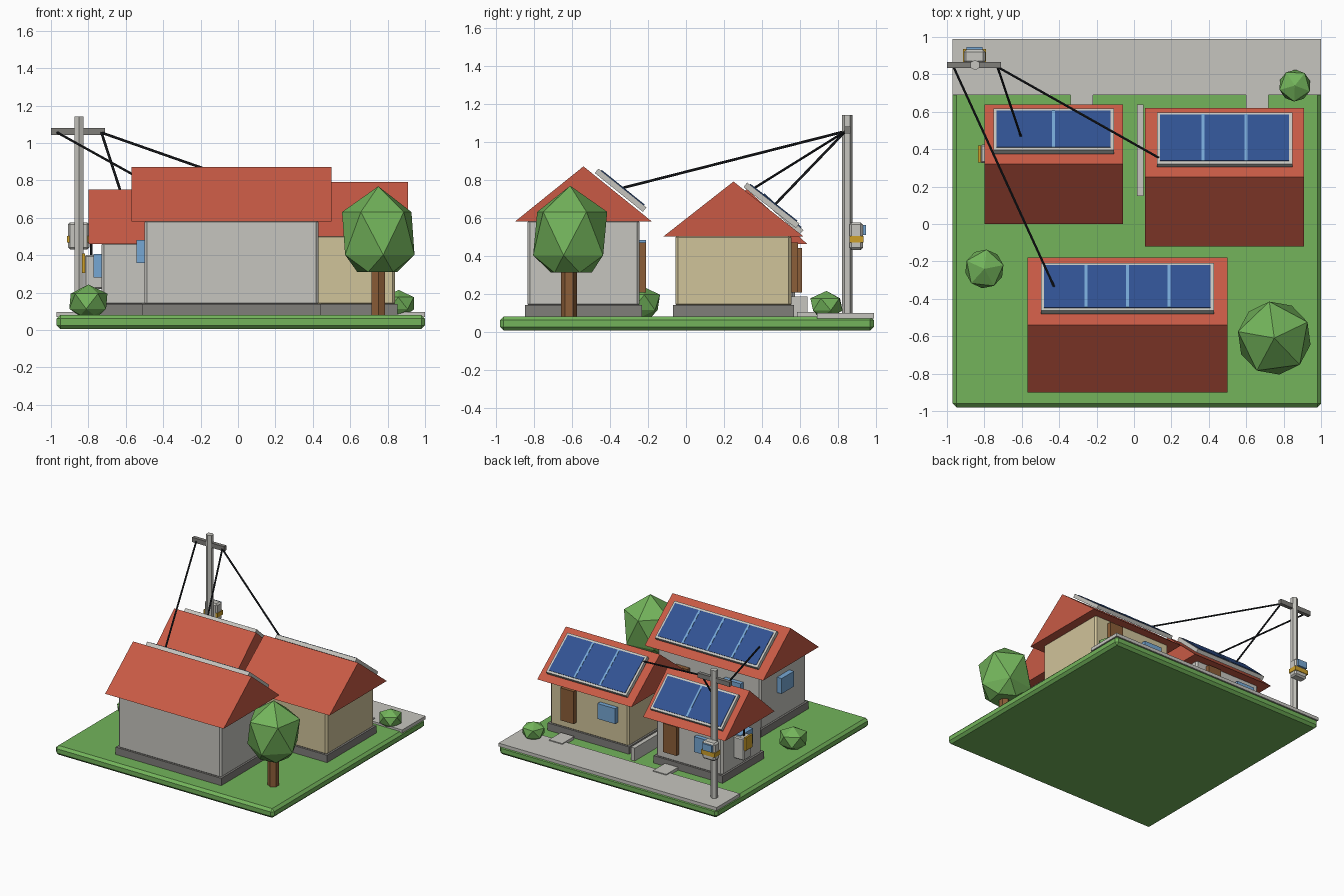
import bpy, bmesh, math
from mathutils import Vector

if "Cube" in bpy.data.objects:
    bpy.data.objects.remove(bpy.data.objects["Cube"])


def mat(name, r, g, b):
    m = bpy.data.materials.new(name)
    lin = [((c / 255 + 0.055) / 1.055) ** 2.4 for c in (r, g, b)]
    m.diffuse_color = (*lin, 1)
    m.use_nodes = True
    m.node_tree.nodes["Principled BSDF"].inputs["Base Color"].default_value = m.diffuse_color
    return m


RED = mat("roof red", 200, 90, 69)
LIGHT = mat("light grey", 198, 197, 191)
DARK = mat("dark grey", 128, 126, 122)
TAN = mat("wall tan", 208, 195, 154)
GREEN = mat("leaf green", 115, 180, 91)
BLUE = mat("panel blue", 49, 82, 146)
GLASS = mat("light blue", 118, 167, 212)
YELLOW = mat("warning yellow", 206, 160, 42)
BROWN = mat("wood brown", 140, 94, 56)
BLACK = mat("cable black", 32, 34, 38)


def add(name, bm, m):
    bmesh.ops.recalc_face_normals(bm, faces=bm.faces)
    me = bpy.data.meshes.new(name)
    bm.to_mesh(me)
    bm.free()
    me.materials.append(m)
    ob = bpy.data.objects.new(name, me)
    bpy.context.collection.objects.link(ob)
    return ob


def box(name, m, x, y, z, bevel=0):
    """Box from (min, max) ranges, with optional chamfered edges."""
    bm = bmesh.new()
    bmesh.ops.create_cube(bm, size=1)
    for v in bm.verts:
        v.co = [r[0] + (c + 0.5) * (r[1] - r[0]) for c, r in zip(v.co, (x, y, z))]
    ob = add(name, bm, m)
    if bevel:
        mod = ob.modifiers.new("chamfer", 'BEVEL')
        mod.width, mod.segments = bevel, 1
    return ob


def rod(name, m, a, b, r, sides=6):
    a, b = Vector(a), Vector(b)
    bm = bmesh.new()
    bmesh.ops.create_cone(bm, cap_ends=True, segments=sides, radius1=r, radius2=r,
                          depth=(b - a).length)
    ob = add(name, bm, m)
    ob.location = (a + b) / 2
    ob.rotation_euler = (b - a).to_track_quat('Z', 'Y').to_euler()
    return ob


def foliage(name, x, y, z0, z1, r, turn):
    """Faceted crown: apex, two staggered wide rings, narrow flat underside."""
    bm = bmesh.new()
    h = z1 - z0
    bm.verts.new((x, y, z1))
    for k, (t, s) in enumerate(((0.70, 1), (0.2, 1), (0, 0.58))):
        for i in range(5):
            a = turn + math.tau * (i + k * 0.5) / 5
            bm.verts.new((x + r * s * math.cos(a), y + r * s * math.sin(a), z0 + h * t))
    bmesh.ops.convex_hull(bm, input=bm.verts[:])
    add(name, bm, GREEN)


def centred(c, w):
    return (c - w / 2, c + w / 2)


def house(tag, wall, x, y, eave, ridge, panels, panel_w, panel_l):
    """House from the footprint of its roof; door and panels face the back."""
    (x0, x1), (y0, y1) = x, y
    cx, cy = (x0 + x1) / 2, (y0 + y1) / 2
    hw, hd = (x1 - x0) / 2 - 0.07, (y1 - y0) / 2 - 0.065
    box(tag + "_plinth", DARK, centred(cx, 2 * hw + 0.025), centred(cy, 2 * hd + 0.025),
        (0.07, 0.14))
    box(tag + "_walls", wall, centred(cx, 2 * hw), centred(cy, 2 * hd),
        (0.13, eave + 0.01), 0.014)
    # gabled roof prism
    bm = bmesh.new()
    ends = [[bm.verts.new((px, py, pz)) for py, pz in ((y0, eave), (y1, eave), (cy, ridge))]
            for px in x]
    for e in ends:
        bm.faces.new(e)
    for i in range(3):
        j = (i + 1) % 3
        bm.faces.new((ends[0][i], ends[0][j], ends[1][j], ends[1][i]))
    add(tag + "_roof", bm, RED)
    # door and windows
    back = cy + hd
    wz = centred(0.14 + 0.635 * (eave - 0.14), 0.125)
    box(tag + "_door", BROWN, centred(cx + hw * 0.5, 0.12), (back - 0.01, back + 0.035),
        (0.205, 0.47 if eave > 0.48 else 0.44))
    box(tag + "_back_window", GLASS, centred(cx - hw * 0.5, 0.16),
        (back - 0.01, back + 0.035), wz)
    if tag != "right_house":
        box(tag + "_side_window", GLASS, (cx - hw - 0.042, cx - hw + 0.01),
            centred(cy, 0.16), wz)
    # solar array lying on the back slope
    ang = math.atan2(ridge - eave, y1 - cy)
    n = Vector((0, math.sin(ang), math.cos(ang)))
    mid = Vector((cx, (cy + y1) / 2, (ridge + eave) / 2))

    def slab(name, m, xr, length, zr):
        ob = box(name, m, xr, centred(0, length), zr)
        ob.location = mid + n * 0.026
        ob.rotation_euler.x = -ang
    slab(tag + "_panel_frame", LIGHT, centred(0, panel_w), panel_l, (-0.016, 0.014))
    cw = panel_w - 0.035
    slab(tag + "_panel_cells", BLUE, centred(0, cw), panel_l - 0.035, (0.012, 0.018))
    for i in range(1, panels):
        slab(tag + "_panel_divider", GLASS, centred(-cw / 2 + cw * i / panels, 0.016),
             panel_l - 0.035, (0.013, 0.020))


# ground, pavement and paths
box("lawn", GREEN, (-0.97, 1.0), (-0.98, 0.99), (0.005, 0.08), 0.02)
box("pavement", LIGHT, (-0.97, 1.0), (0.69, 0.99), (0.07, 0.097))
for px in (-0.28, 0.66):
    box("door_path", LIGHT, centred(px, 0.12), (0.585, 0.74), (0.07, 0.104))
box("low_wall", LIGHT, (0.015, 0.05), (0.15, 0.64), (0.07, 0.185))

# houses
house("front_house", LIGHT, (-0.57, 0.50), (-0.90, -0.18), 0.58, 0.87, 4, 0.925, 0.325)
house("right_house", TAN, (0.06, 0.91), (-0.12, 0.62), 0.50, 0.79, 3, 0.725, 0.35)
house("left_house", LIGHT, (-0.80, -0.06), (0.0, 0.64), 0.46, 0.75, 2, 0.645, 0.30)

# meter box on the left house
box("meter_box", LIGHT, (-0.82, -0.72), (0.325, 0.425), (0.22, 0.40), 0.008)
box("meter_plate", YELLOW, (-0.834, -0.818), (0.33, 0.42), (0.305, 0.41))
rod("meter_cable", BLACK, (-0.785, 0.375, 0.39), (-0.785, 0.375, 0.47), 0.007)

# utility pole
rod("pole", LIGHT, (-0.85, 0.85, 0.08), (-0.85, 0.85, 1.14), 0.028)
box("crossarm", DARK, (-1.0, -0.71), centred(0.85, 0.03), (1.042, 1.08))
box("transformer", LIGHT, (-0.91, -0.795), (0.86, 0.932), (0.43, 0.575), 0.012)
box("transformer_band", YELLOW, (-0.914, -0.791), (0.862, 0.936), (0.468, 0.503))
box("transformer_cover", GLASS, (-0.895, -0.81), (0.925, 0.947), (0.508, 0.562))

# overhead wires
for a, b in (((-0.965, 0.84, 1.055), (-0.425, -0.34, 0.755)),
             ((-0.73, 0.84, 1.055), (-0.60, 0.455, 0.655)),
             ((-0.73, 0.84, 1.055), (0.14, 0.35, 0.75))):
    rod("wire", BLACK, a, b, 0.007)

# tree and bushes
rod("trunk", BROWN, (0.75, -0.615, 0.07), (0.75, -0.615, 0.36), 0.042)
foliage("tree_crown", 0.75, -0.61, 0.31, 0.768, 0.197, 0.45)
foliage("left_bush", -0.80, -0.24, 0.08, 0.243, 0.104, 0.2)
foliage("right_bush", 0.86, 0.74, 0.085, 0.214, 0.085, 0.9)
